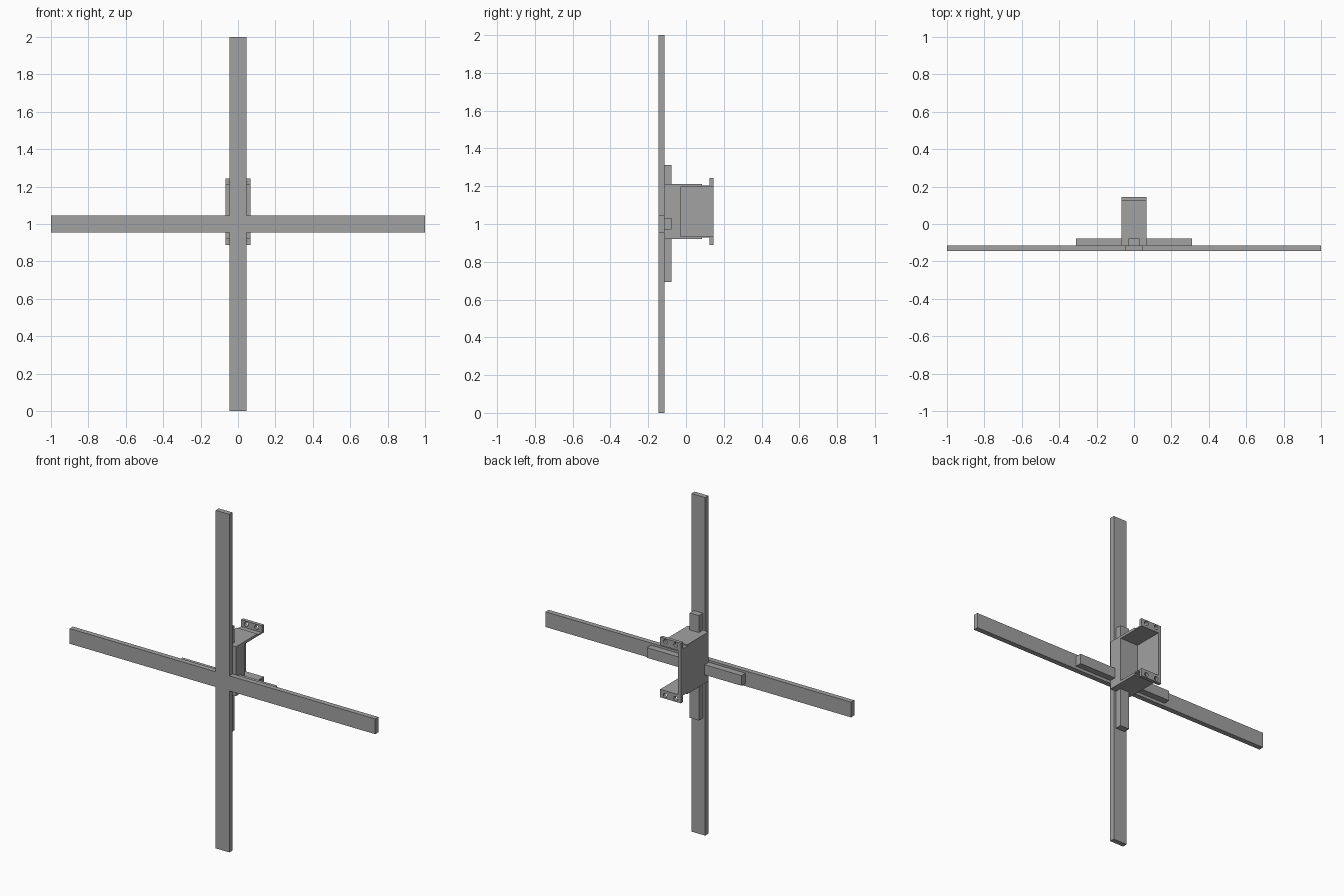
import bpy, bmesh
from mathutils import Vector

cube = bpy.data.objects.get("Cube")
if cube:
    bpy.data.objects.remove(cube, do_unlink=True)

grey = bpy.data.materials.new("plain_grey")
grey.use_nodes = True
colour = (0.36, 0.36, 0.36, 1)
grey.diffuse_color = colour
grey.node_tree.nodes["Principled BSDF"].inputs["Base Color"].default_value = colour


def extrude(name, points, step):
    """Solid made by sweeping a closed flat outline along a vector."""
    bm = bmesh.new()
    face = bm.faces.new([bm.verts.new(p) for p in points])
    swept = bmesh.ops.extrude_face_region(bm, geom=[face])["geom"]
    moved = [v for v in swept if isinstance(v, bmesh.types.BMVert)]
    bmesh.ops.translate(bm, verts=moved, vec=Vector(step))
    bmesh.ops.recalc_face_normals(bm, faces=bm.faces)
    mesh = bpy.data.meshes.new(name)
    bm.to_mesh(mesh)
    bm.free()
    mesh.materials.append(grey)
    obj = bpy.data.objects.new(name, mesh)
    bpy.context.collection.objects.link(obj)
    return obj


def box(name, x0, x1, y0, y1, z0, z1):
    return extrude(name, [(x0, y0, z0), (x1, y0, z0), (x1, y0, z1), (x0, y0, z1)],
                   (0, y1 - y0, 0))


def cross(name, mid, reach, half, y0, y1):
    """Plus-shaped plate: one corner and tip pattern turned four times."""
    points = []
    px, pz = [(half, half), (reach, half), (reach, -half)], None
    px = [(half, half), (half, reach), (-half, reach)]
    for turn in range(4):
        points += [(x, y0, mid + z) for x, z in px]
        px = [(-z, x) for x, z in px]
    return extrude(name, points, (0, y1 - y0, 0))


# Long cross and the shorter stiffening battens behind it
cross("long_cross", 1.0, 1.0, 0.045, -0.145, -0.115)
cross("stiffening_battens", 1.002, 0.31, 0.03, -0.115, -0.077)

# Open bracket: front block and one side wall
W, MID, BACK = 0.068, 1.066, 0.145
box("bracket_front_block", -W, W, -0.115, -0.03, MID - 0.146, MID + 0.146)
box("bracket_side_wall", -W, -W + 0.018, -0.03, BACK, MID - 0.131, MID + 0.131)

# Stepped plates ending in drilled mounting tabs, above and below
arm = [(-0.03, 0.131), (BACK, 0.131), (BACK, 0.178), (0.125, 0.178),
       (0.125, 0.138), (0.085, 0.138), (0.085, 0.146), (-0.03, 0.146)]
for name, side in (("upper", 1), ("lower", -1)):
    tab = extrude(name + "_mounting_arm", [(-W, y, MID + side * z) for y, z in arm], (2 * W, 0, 0))
    for x in (-0.034, 0.034):
        bpy.ops.mesh.primitive_cylinder_add(vertices=24, radius=0.013, depth=0.08,
                                            location=(x, 0.135, MID + side * 0.159),
                                            rotation=(1.5708, 0, 0))
        drill = bpy.context.object
        drill.name = name + "_hole_cutter"
        drill.data.materials.append(grey)
        drill.hide_render = True
        drill.hide_set(True)
        cut = tab.modifiers.new("hole", "BOOLEAN")
        cut.operation = "DIFFERENCE"
        cut.solver = "EXACT"
        cut.object = drill
